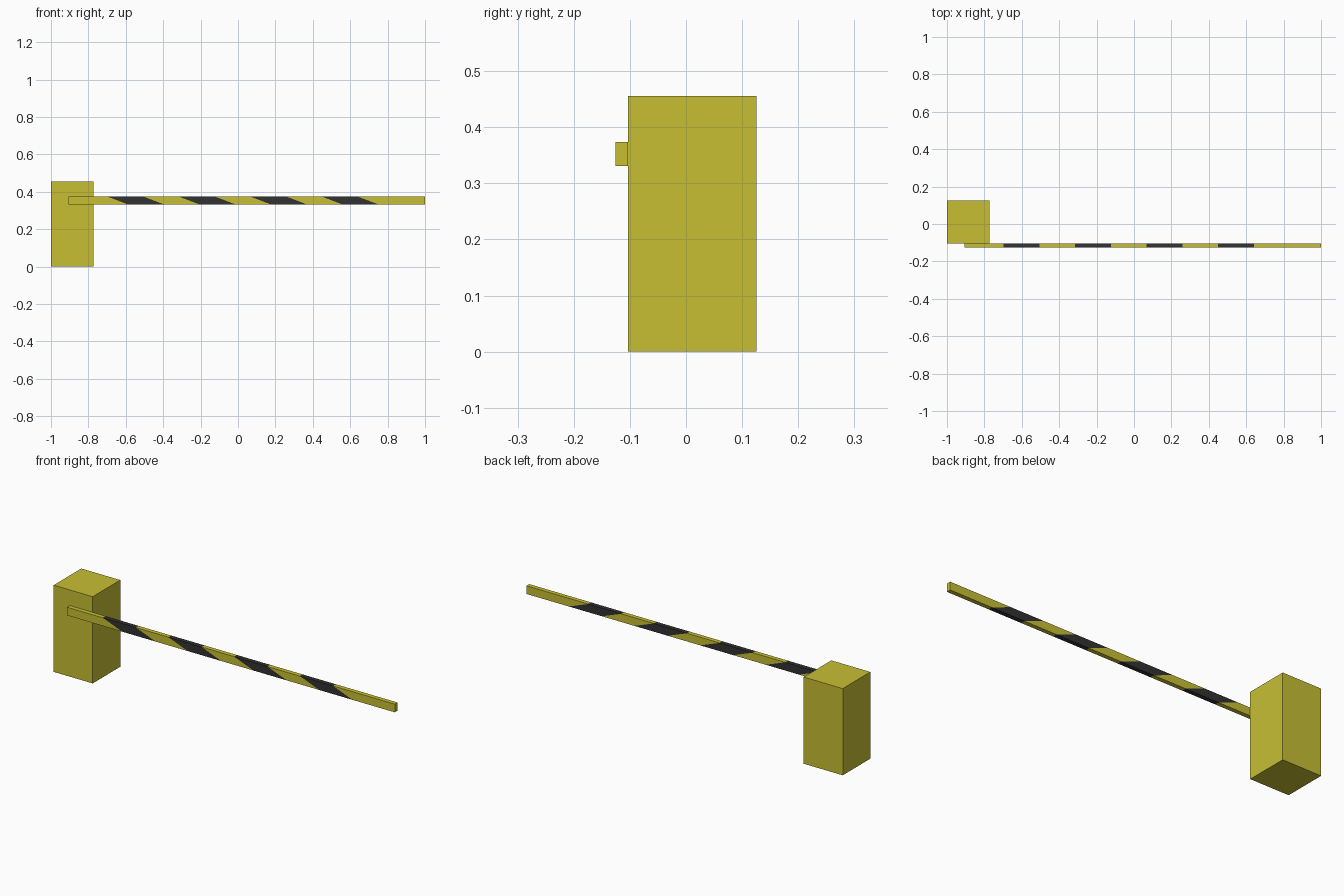
import bpy, bmesh
from mathutils import Vector

if "Cube" in bpy.data.objects:
    bpy.data.objects.remove(bpy.data.objects["Cube"])


def make_material(name, rgb):
    m = bpy.data.materials.new(name)
    m.diffuse_color = (*rgb, 1.0)
    m.use_nodes = True
    m.node_tree.nodes["Principled BSDF"].inputs["Base Color"].default_value = m.diffuse_color
    return m


yellow = make_material("yellow paint", (0.571, 0.521, 0.034))
black = make_material("black stripe", (0.032, 0.032, 0.032))


def box_bmesh(lo, hi):
    bm = bmesh.new()
    bmesh.ops.create_cube(bm, size=1.0)
    for v in bm.verts:
        v.co = Vector([l if c < 0 else h for c, l, h in zip(v.co, lo, hi)])
    return bm


def finish(name, bm, mats):
    mesh = bpy.data.meshes.new(name)
    bm.to_mesh(mesh)
    bm.free()
    for m in mats:
        mesh.materials.append(m)
    obj = bpy.data.objects.new(name, mesh)
    bpy.context.collection.objects.link(obj)
    return obj


# Motor cabinet
finish("cabinet", box_bmesh((-1.0, -0.103, 0.0), (-0.773, 0.126, 0.456)), [yellow])

# Barrier arm, cut by slanted planes into stripes
Z0, Z1 = 0.331, 0.374
LEAN = 0.113 / (Z1 - Z0)      # sideways shift of a stripe per unit of drop
FIRST, PERIOD, WIDTH = -0.698, 0.382, 0.193
arm = box_bmesh((-0.906, -0.126, Z0), (1.0, -0.103, Z1))
starts = [FIRST + i * PERIOD for i in range(4)]
for s in starts:
    for x in (s, s + WIDTH):
        bmesh.ops.bisect_plane(arm, geom=arm.verts[:] + arm.edges[:] + arm.faces[:],
                               plane_co=(x, 0, Z1), plane_no=Vector((1, 0, LEAN)).normalized())

# Black where the slanted coordinate falls inside a stripe
for f in arm.faces:
    c = f.calc_center_median()
    u = c.x - LEAN * (Z1 - c.z)
    f.material_index = int(any(s < u < s + WIDTH for s in starts))
finish("barrier_arm", arm, [yellow, black])
